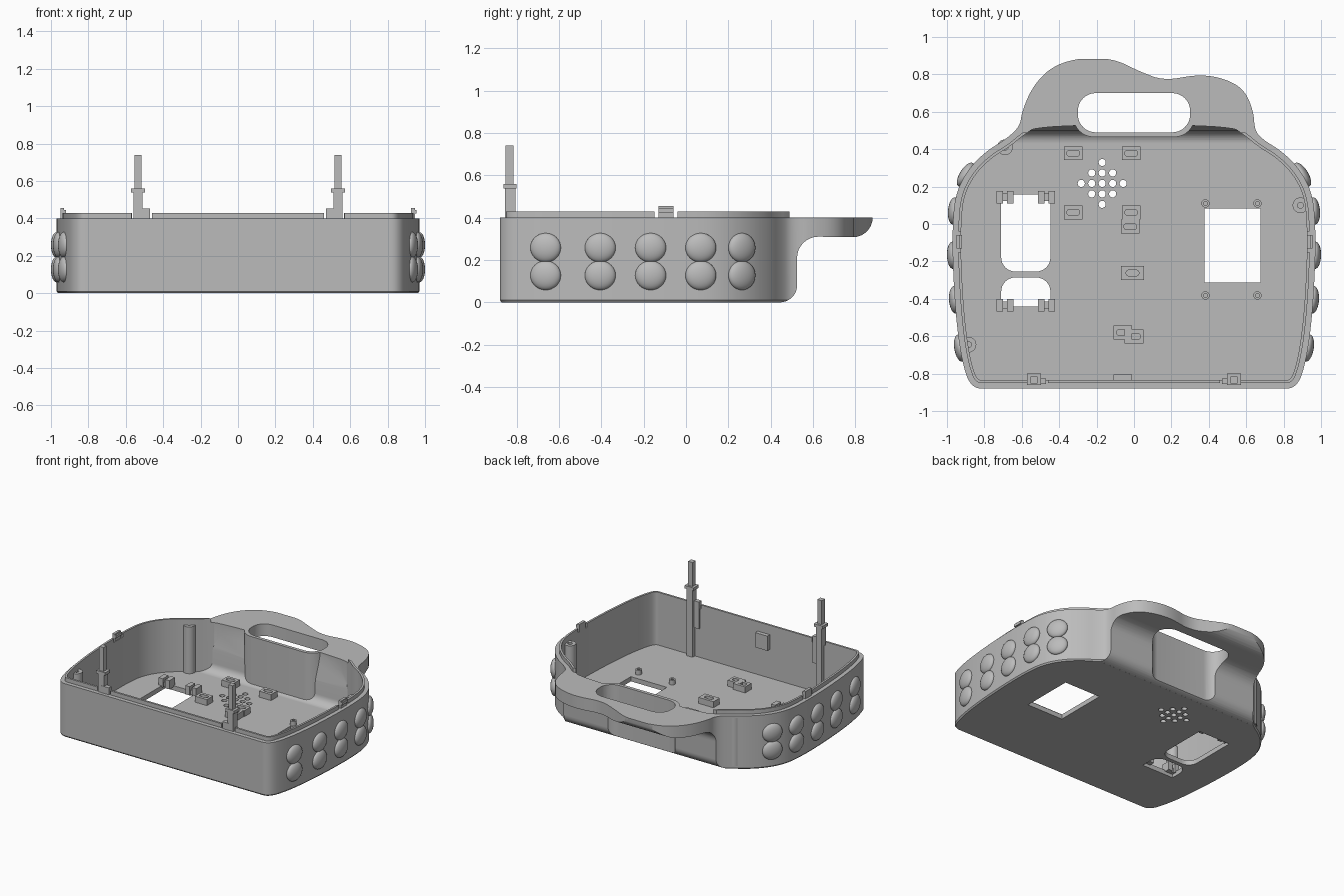
import bpy, bmesh, math
from mathutils import Matrix, Vector, Euler

cube = bpy.data.objects.get("Cube")
if cube:
    bpy.data.objects.remove(cube, do_unlink=True)

grey = bpy.data.materials.new("plain grey")
grey.use_nodes = True
grey.diffuse_color = (0.5, 0.5, 0.5, 1)
grey.node_tree.nodes["Principled BSDF"].inputs["Base Color"].default_value = (0.5, 0.5, 0.5, 1)


def finish(name, bm):
    bmesh.ops.recalc_face_normals(bm, faces=bm.faces)
    mesh = bpy.data.meshes.new(name)
    bm.to_mesh(mesh)
    bm.free()
    mesh.materials.append(grey)
    obj = bpy.data.objects.new(name, mesh)
    bpy.context.collection.objects.link(obj)
    return obj


def loft(bm, rings):
    """Skin a stack of equal-length 3D rings and cap both ends."""
    rows = [[bm.verts.new(p) for p in ring] for ring in rings]
    for a, b in zip(rows, rows[1:]):
        for i in range(len(a)):
            j = (i + 1) % len(a)
            bm.faces.new((a[i], a[j], b[j], b[i]))
    bm.faces.new(rows[0][::-1])
    bm.faces.new(rows[-1])


def prisms(name, parts):
    """One object from (loop, bottom, top) vertical prisms."""
    bm = bmesh.new()
    for loop, z0, z1 in parts:
        loft(bm, [[(x, y, z) for x, y in loop] for z in (z0, z1)])
    return finish(name, bm)


def side_prism(name, profile):
    """Extrude a y-z profile across the full width."""
    bm = bmesh.new()
    loft(bm, [[(x, y, z) for y, z in profile] for x in (-1.2, 1.2)])
    return finish(name, bm)


def boolean(obj, tool, mode="DIFFERENCE"):
    mod = obj.modifiers.new("cut", "BOOLEAN")
    mod.object, mod.operation, mod.solver = tool, mode, "EXACT"
    bpy.context.view_layer.objects.active = obj
    bpy.ops.object.modifier_apply(modifier=mod.name)
    bpy.data.objects.remove(tool, do_unlink=True)


def smooth(obj):
    bpy.ops.object.select_all(action="DESELECT")
    obj.select_set(True)
    bpy.context.view_layer.objects.active = obj
    bpy.ops.object.shade_smooth_by_angle(angle=math.radians(30))


def soften(pts, rounds=3):
    for _ in range(rounds):
        out = []
        for i, p in enumerate(pts):
            a, b = Vector(p), Vector(pts[(i + 1) % len(pts)])
            out += [a.lerp(b, 0.25), a.lerp(b, 0.75)]
        pts = out
    return pts


def normal(loop, i):
    t = loop[(i + 1) % len(loop)] - loop[i - 1]
    return Vector((t.y, -t.x)).normalized()


def inset(loop, d):
    return [p - normal(loop, i) * d for i, p in enumerate(loop)]


def arc(cx, cy, r, a0, a1, n=8):
    angles = [math.radians(a0 + (a1 - a0) * i / n) for i in range(n + 1)]
    return [(cx + r * math.cos(a), cy + r * math.sin(a)) for a in angles]


def rect(x0, x1, y0, y1, low=0, high=0):
    """Rectangle with separate corner radii for its low-y and high-y ends."""
    out = []
    for x, y, sx, sy, r, a in ((x0, y0, 1, 1, low, 180), (x1, y0, -1, 1, low, 270),
                               (x1, y1, -1, -1, high, 0), (x0, y1, 1, -1, high, 90)):
        out += arc(x + sx * r, y + sy * r, r, a, a + 90) if r else [(x, y)]
    return out


def disc(x, y, r):
    return arc(x, y, r, 0, 345, 23)


# Outlines: shared sides, then the wavy handle or a plain back
side = [(.76, -.88), (.87, -.88), (.92, -.74), (.953, -.5), (.97, -.2), (.97, 0),
        (.955, .16), (.89, .29), (.79, .39), (.69, .45)]
mirrored = [(-x, y) for x, y in reversed(side)]
handle = [(.645, .5), (.64, .6), (.59, .72), (.48, .78), (.34, .8), (.16, .765), (.02, .82),
          (-.1, .88), (-.26, .893), (-.43, .85), (-.54, .74), (-.6, .6), (-.61, .52)]
back = [(.62, .51), (.52, .575), (-.52, .575), (-.62, .51)]
outer = soften(side + handle + mirrored)
plain = soften(side + back + mirrored)
FLOOR, RIM = 0.035, 0.40

# Case with integral handle, undercut behind
bm = bmesh.new()
loft(bm, [[(p.x, p.y, z) for p in loop] for loop, z in
          ((inset(outer, 0.008), 0), (outer, 0.01), (outer, RIM))])
case = finish("case_with_handle", bm)
boolean(case, side_prism("undercut", [(-1, -.1), (.43, -.1)] + arc(.445, .08, .08, -85, 0)
        + arc(.625, .21, .1, 180, 90) + arc(.79, .4, .092, -90, 0) + [(.9, .5), (-1, .5)]),
        "INTERSECT")

# Hollow interior with a curved back and a sleeve around the hand slot
cavity = prisms("cavity", [(inset(plain, 0.045), FLOOR, 0.6)])
boolean(cavity, side_prism("cavity_back", [(-1, 0), (.43, 0), (.43, FLOOR)]
        + arc(.43, .1, .065, -85, 0) + [(.497, .2), (.528, .4), (.528, .7), (-1, .7)]), "INTERSECT")
boolean(cavity, prisms("sleeve", [(rect(-.325, .325, .465, .73, .11, .11), -.1, .8)]))
boolean(case, cavity)

# Hand slot, windows and speaker holes
holes = [rect(.377, .676, -.313, .083), rect(-.71, -.447, -.254, .158, .075, 0),
         rect(-.71, -.447, -.44, -.286, 0, .075)]
for i in range(-2, 3):
    for j in range(-2, 3):
        if abs(i) + abs(j) <= 2:
            holes.append(disc(-.17 + i * .056, .217 + j * .056, .019))
boolean(case, prisms("holes", [(h, -.1, .2) for h in holes]
                     + [(rect(-.3, .3, .49, .7, .095, .095), -.1, .6)]))
smooth(case)

# Raised lip with gaps for the clips and posts
lip = prisms("rim_lip", [(inset(plain, 0.03), RIM - .01, .43)])
boolean(lip, prisms("lip_inside", [(inset(plain, 0.045), .3, .5)]))
gaps = [rect(-.8, .8, .49, .7)]
for s in (-1, 1):
    gaps += [rect(s * .515 - .055, s * .515 + .055, -.95, -.78),
             rect(s * .95 - .1, s * .95 + .1, -.15, -.04)]
boolean(lip, prisms("lip_gaps", [(g, .3, .5) for g in gaps]))
smooth(lip)

# Grip bumps in pairs along both sides
bm = bmesh.new()
half = [i for i, p in enumerate(outer) if p.x > 0.7]
for y in (-.65, -.415, -.17, .07, .26):
    i = min(half, key=lambda k: abs(outer[k].y - y))
    p, n = outer[i], normal(outer, i)
    for s in (-1, 1):
        for z in (.127, .258):
            turn = Euler((0, 0, math.atan2(n.y, s * n.x)))
            bmesh.ops.create_uvsphere(bm, u_segments=32, v_segments=16, radius=1,
                                      matrix=Matrix.LocRotScale(Vector((s * p.x, p.y, z)), turn,
                                                                Vector((.031, .073, .069))))
smooth(finish("grip_bumps", bm))

# Tall front posts and side clips
for s, label in ((1, "left"), (-1, "right")):
    c = s * .535
    prisms(label + "_post", [
        (rect(c - .024, c + .024, -.855, -.807), FLOOR - .01, .54),
        (rect(c - .037, c + .037, -.862, -.8), .538, .56),
        (rect(c - .018, c + .018, -.852, -.815), .55, .74)])
    k = s * .5
    prisms(label + "_post_latch", [(rect(k - .03, k + .03, -.856, -.825), .25, .452)])
    k = s * .937
    prisms(label + "_clip", [(rect(k - .012, k + .008, -.13, -.06), .25, .455),
                             (rect(k - .012, k + .018, -.13, -.06), .425, .445)])

# Hollow screw bosses: three tall, four short
tall = [(-.69, .41), (.89, .1), (-.885, -.645)]
short = [(x, y) for x in (.382, .66) for y in (.11, -.382)]
for name, spots, r, hole, top in (("tall_bosses", tall, .042, .016, .385),
                                  ("window_bosses", short, .022, .01, .07)):
    boss = prisms(name, [(disc(x, y, r), FLOOR - .01, top) for x, y in spots])
    boolean(boss, prisms("bores", [(disc(x, y, hole), FLOOR + .005, .6) for x, y in spots]))
    smooth(boss)

# Slotted board mounts on the floor
mounts = [(-.325, .378), (-.015, .378), (-.325, .062), (-.015, .062), (-.02, -.014),
          (-.008, -.262), (-.06, -.58), (0, -.602)]
for n, (x, y) in enumerate(mounts):
    w = .062 if n == 5 else .05
    mount = prisms("board_mount", [(rect(x - w, x + w, y - .037, y + .037), FLOOR - .01, .08)])
    boolean(mount, prisms("mount_slot", [(rect(x - .034, x + .034, y - .016, y + .016, .015, .015),
                                          .05, .2)]))
prisms("front_wall_block", [(rect(-.11, -.01, -.845, -.805), .25, .36)])

# Bracket pairs at the corners of the tall window
for x in (-.69, -.468):
    for y in (.143, -.435):
        prisms("window_bracket", [(rect(x - .045, x - .01, y - .033, y + .033), FLOOR - .01, .09),
                                  (rect(x + .01, x + .045, y - .033, y + .033), FLOOR - .01, .09),
                                  (rect(x - .012, x + .012, y - .02, y + .02), FLOOR - .01, .06)])
